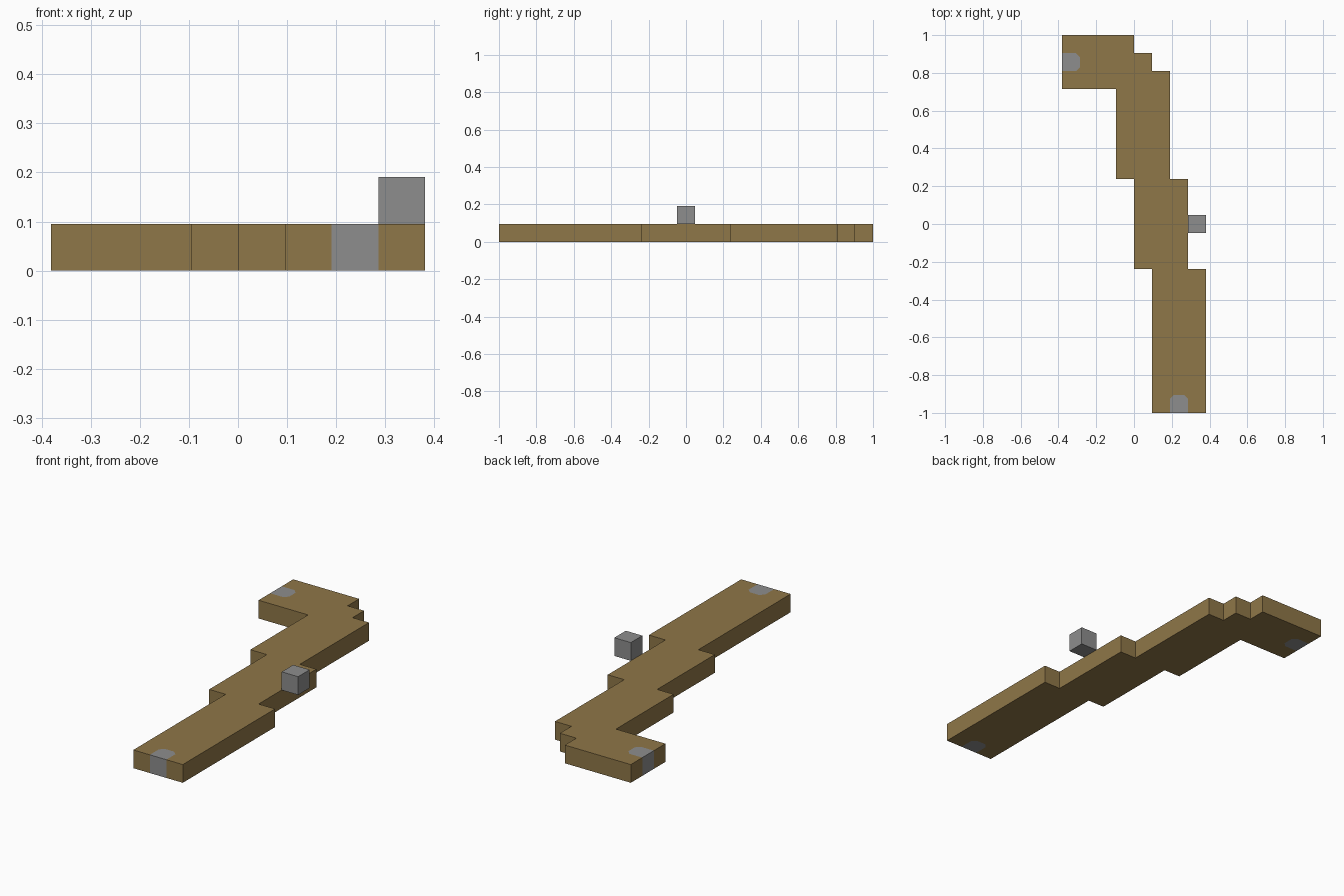
import bpy
import bmesh

cube = bpy.data.objects.get("Cube")
if cube:
    bpy.data.objects.remove(cube, do_unlink=True)

U = 2 / 21   # one block
C = 0.22     # clipped corner of the inlaid markers, in blocks


def material(name, colour):
    mat = bpy.data.materials.new(name)
    mat.use_nodes = True
    mat.diffuse_color = colour
    mat.node_tree.nodes["Principled BSDF"].inputs["Base Color"].default_value = colour
    return mat


wood = material("wood brown", (0.275, 0.184, 0.065, 1))
stone = material("stone grey", (0.27, 0.27, 0.27, 1))


def add_object(name, bm, mats):
    bmesh.ops.recalc_face_normals(bm, faces=bm.faces)
    mesh = bpy.data.meshes.new(name)
    bm.to_mesh(mesh)
    bm.free()
    for mat in mats:
        mesh.materials.append(mat)
    obj = bpy.data.objects.new(name, mesh)
    bpy.context.collection.objects.link(obj)
    return obj


# Marker outlines, each open to the edge of the walkway
front_marker = [(2, -10.5), (2, -9.5 - C), (2 + C, -9.5),
                (3 - C, -9.5), (3, -9.5 - C), (3, -10.5)]
end_marker = [(-4, 9.5), (-3 - C, 9.5), (-3, 9.5 - C),
              (-3, 8.5 + C), (-3 - C, 8.5), (-4, 8.5)]

# Stepped walkway outline, running round the markers
walkway = ([(1, -10.5)] + front_marker +
           [(4, -10.5), (4, -2.5), (3, -2.5), (3, 2.5), (2, 2.5), (2, 8.5),
            (1, 8.5), (1, 9.5), (0, 9.5), (0, 10.5), (-4, 10.5)] + end_marker +
           [(-4, 7.5), (-1, 7.5), (-1, 2.5), (0, 2.5), (0, -2.5), (1, -2.5)])

# Walkway slab with flush markers
bm = bmesh.new()
verts = {p: bm.verts.new((p[0] * U, p[1] * U, 0)) for p in walkway}
for outline in (walkway, front_marker, end_marker):
    bm.faces.new([verts[p] for p in outline])
bmesh.ops.recalc_face_normals(bm, faces=bm.faces)
result = bmesh.ops.extrude_face_region(bm, geom=bm.faces[:], use_keep_orig=True)
for item in result["geom"]:
    if isinstance(item, bmesh.types.BMVert):
        item.co.z = U

# Faces made only of marker points are grey
for outline in (front_marker, end_marker):
    xs, ys = zip(*outline)
    for face in bm.faces:
        if all(min(xs) - 0.01 < v.co.x / U < max(xs) + 0.01 and
               min(ys) - 0.01 < v.co.y / U < max(ys) + 0.01 for v in face.verts):
            face.material_index = 1
add_object("walkway", bm, [wood, stone])

# Floating block beside the walkway
bm = bmesh.new()
bmesh.ops.create_cube(bm, size=U)
block = add_object("floating_block", bm, [stone])
block.location = (3.5 * U, 0, 1.5 * U)
